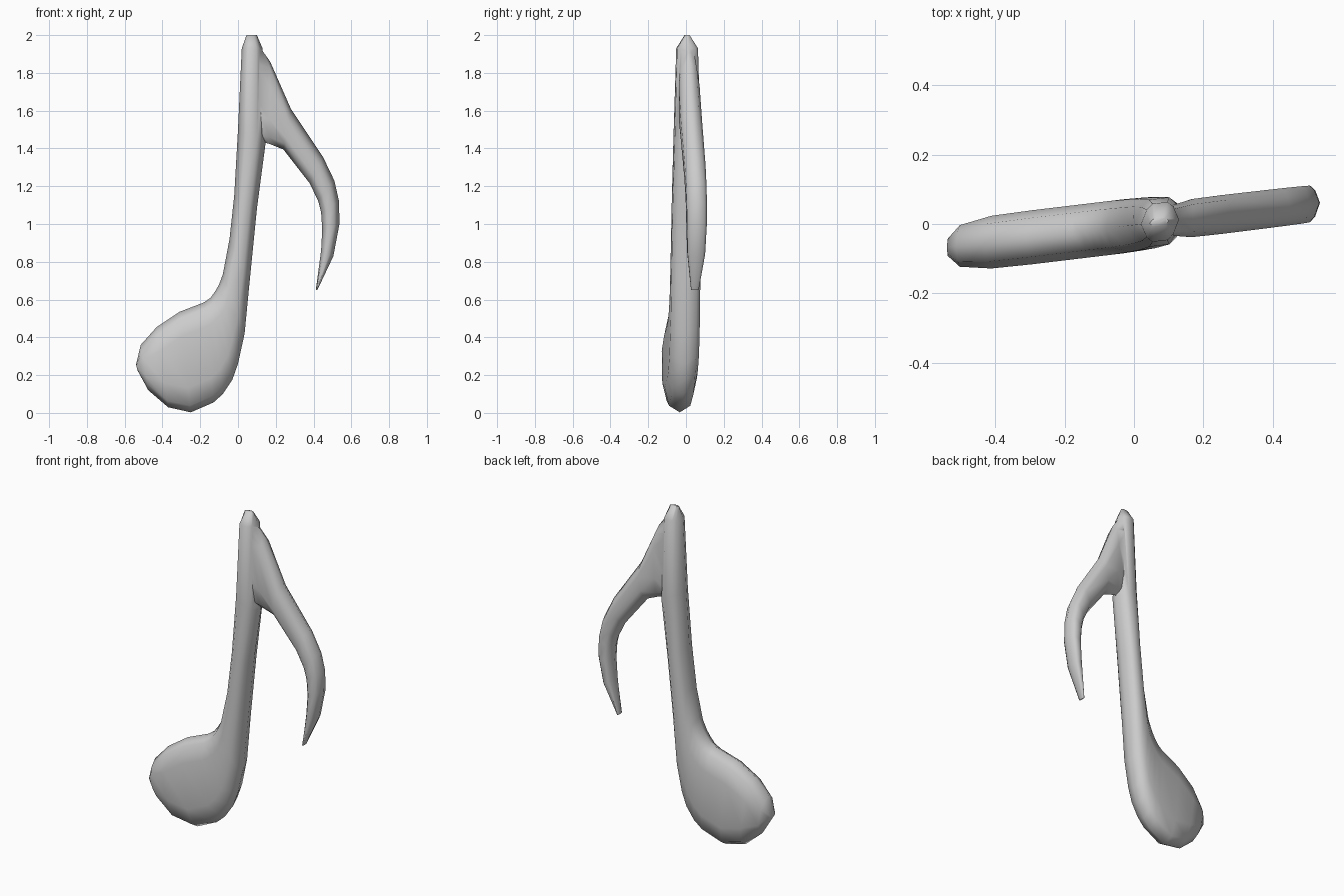
import bpy, bmesh
from mathutils import Vector

if "Cube" in bpy.data.objects:
    bpy.data.objects.remove(bpy.data.objects["Cube"])


def ring(x0, z0, x1, z1, d):
    """Rounded ten-sided section between two outline points, half depth d."""
    a, b = Vector((x0, 0, z0)), Vector((x1, 0, z1))
    mid, w = (a + b) / 2, (b - a).length / 2
    u = (b - a).normalized()
    e, f = w - min(0.035, 0.3 * w), w - min(0.13, 0.6 * w)
    k = 0.72 * d
    pts = []
    for s, y in [(w, 0), (e, k), (f, d), (-f, d), (-e, k),
                 (-w, 0), (-e, -k), (-f, -d), (f, -d), (e, -k)]:
        p = mid + u * s
        p.y = y + 0.12 * p.x - 0.003      # the whole note leans slightly in plan
        pts.append(p)
    return pts


def loft(name, sections):
    bm = bmesh.new()
    rings = [[bm.verts.new(p) for p in ring(*s)] for s in sections]
    for r, q in zip(rings, rings[1:]):
        for i in range(10):
            j = (i + 1) % 10
            bm.faces.new((r[i], r[j], q[j], q[i]))
    bm.faces.new(rings[0])
    bm.faces.new(rings[-1][::-1])
    bmesh.ops.recalc_face_normals(bm, faces=bm.faces)
    me = bpy.data.meshes.new(name)
    bm.to_mesh(me)
    bm.free()
    ob = bpy.data.objects.new(name, me)
    bpy.context.collection.objects.link(ob)
    return ob


# Note head running up into the stem: upper/left point, lower/right point, half depth
note = loft("music_note", [
    (-0.54, 0.255, -0.532, 0.225, 0.025),
    (-0.515, 0.36, -0.475, 0.12, 0.06),
    (-0.43, 0.455, -0.37, 0.03, 0.076),
    (-0.31, 0.535, -0.25, 0.003, 0.078),
    (-0.18, 0.585, -0.13, 0.055, 0.078),
    (-0.145, 0.61, -0.08, 0.10, 0.078),
    (-0.12, 0.645, -0.03, 0.175, 0.078),
    (-0.10, 0.68, 0.0, 0.26, 0.078),
    (-0.08, 0.735, 0.035, 0.42, 0.077),
    (-0.045, 0.92, 0.062, 0.70, 0.076),
    (-0.02, 1.15, 0.10, 1.08, 0.074),
    (0.0, 1.5, 0.145, 1.42, 0.068),
    (0.02, 1.93, 0.13, 1.93, 0.055),
    (0.045, 2.0, 0.10, 2.0, 0.012),
])

# Curved flag, rooted inside the stem
flag = loft("flag", [
    (0.085, 1.98, 0.10, 1.44, 0.04),
    (0.17, 1.86, 0.165, 1.425, 0.055),
    (0.28, 1.61, 0.24, 1.395, 0.056),
    (0.45, 1.355, 0.38, 1.215, 0.055),
    (0.51, 1.23, 0.425, 1.12, 0.054),
    (0.535, 1.12, 0.44, 1.06, 0.053),
    (0.537, 1.0, 0.446, 0.97, 0.052),
    (0.505, 0.83, 0.44, 0.86, 0.046),
    (0.42, 0.65, 0.412, 0.652, 0.02),
])

# Fuse flag and stem into one solid
mod = note.modifiers.new("join_flag", 'BOOLEAN')
mod.operation = 'UNION'
mod.solver = 'EXACT'
mod.object = flag
bpy.context.view_layer.objects.active = note
note.select_set(True)
flag.select_set(False)
bpy.ops.object.modifier_apply(modifier=mod.name)
bpy.data.objects.remove(flag)
bpy.ops.object.shade_smooth_by_angle(angle=1.1)
